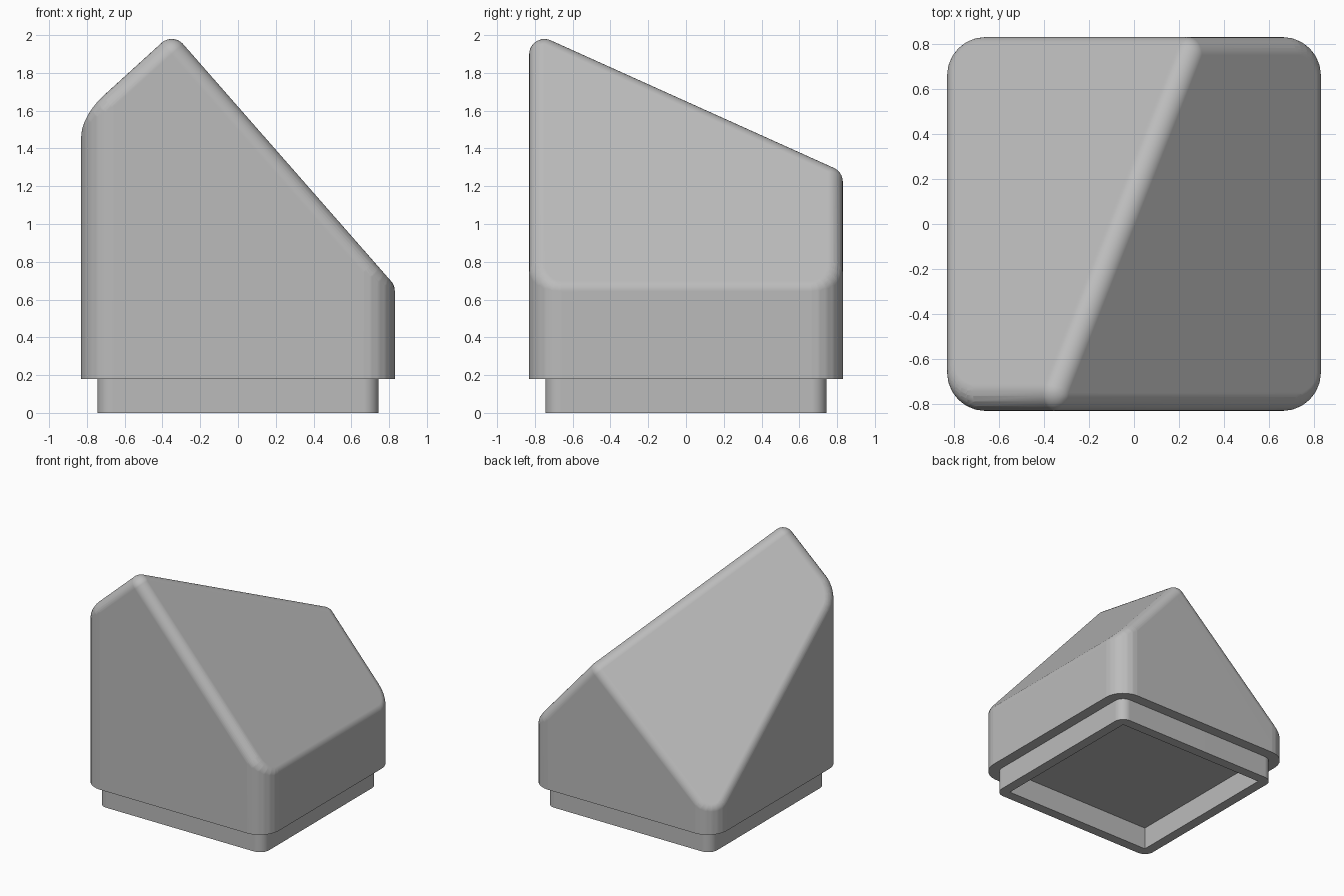
import bpy
import bmesh
from math import cos, sin, pi, radians
from mathutils import Vector

old = bpy.data.objects.get("Cube")
if old:
    bpy.data.objects.remove(old, do_unlink=True)

HALF = 0.83         # half width of the body
CORNER = 0.17       # radius of the upright corners
SOFT = 0.08         # radius of the roof edges
SEAM = 0.18         # height where the body meets the base
STEPS = 10          # facets per rounded edge

grey = bpy.data.materials.new("plain grey")
grey.use_nodes = True
grey.diffuse_color = (0.5, 0.5, 0.5, 1)
grey.node_tree.nodes["Principled BSDF"].inputs["Base Color"].default_value = (0.5, 0.5, 0.5, 1)


def finish(name, bm):
    """Turn a bmesh into a smooth shaded object."""
    bmesh.ops.recalc_face_normals(bm, faces=bm.faces)
    mesh = bpy.data.meshes.new(name)
    bm.to_mesh(mesh)
    bm.free()
    mesh.materials.append(grey)
    obj = bpy.data.objects.new(name, mesh)
    bpy.context.collection.objects.link(obj)
    bpy.ops.object.select_all(action='DESELECT')
    obj.select_set(True)
    bpy.context.view_layer.objects.active = obj
    bpy.ops.object.shade_smooth_by_angle(angle=radians(35))
    weighted = obj.modifiers.new("even shading", 'WEIGHTED_NORMAL')
    weighted.keep_sharp = True
    return obj


def cut(bm, point, normal):
    """Slice off everything on the normal's side and close the hole."""
    geom = bm.verts[:] + bm.edges[:] + bm.faces[:]
    result = bmesh.ops.bisect_plane(bm, geom=geom, plane_co=point, plane_no=normal, clear_outer=True)
    edges = [e for e in result["geom_cut"] if isinstance(e, bmesh.types.BMEdge)]
    bmesh.ops.holes_fill(bm, edges=edges, sides=0)
    bmesh.ops.recalc_face_normals(bm, faces=bm.faces)


# Core of the body: the solid shrunk by the edge radius
core = bmesh.new()
bmesh.ops.create_cube(core, size=2)
for v in core.verts:
    v.co = Vector((v.co.x * (HALF - SOFT), v.co.y * (HALF - SOFT), 0.05 if v.co.z < 0 else 2.6))
uprights = [e for e in core.edges if abs(e.verts[0].co.z - e.verts[1].co.z) > 1]
bmesh.ops.bevel(core, geom=uprights, offset=CORNER - SOFT, offset_type='OFFSET',
                segments=6, profile=0.5, affect='EDGES')
peak = Vector((-0.385, -HALF, 2.06))
for slope in (Vector((1.14, 0, 1)), Vector((-0.909, 0.81, 1))):
    n = slope.normalized()
    cut(core, peak - n * SOFT, n)

# Grow the core back with rounded edges and corners
body = bmesh.new()
for v in core.verts:
    a, b, c = [f.normal for f in v.link_faces][:3]
    for i in range(STEPS + 1):
        for j in range(STEPS + 1 - i):
            mix = a * i + b * j + c * (STEPS - i - j)
            body.verts.new(v.co + mix.normalized() * SOFT)
core.free()
bmesh.ops.remove_doubles(body, verts=body.verts, dist=0.001)
bmesh.ops.convex_hull(body, input=body.verts)
bmesh.ops.delete(body, geom=[v for v in body.verts if not v.link_faces], context='VERTS')
bmesh.ops.dissolve_limit(body, angle_limit=0.005, verts=body.verts, edges=body.edges)
cut(body, Vector((0, 0, SEAM)), Vector((0, 0, -1)))
finish("body", body)

# Hollow base: rounded outer wall around a square opening
INNER, WALL, ARC = 0.665, 0.08, 8
base = bmesh.new()
rings = []
for k in range(4):
    turn = k * pi / 2
    centre = Vector((cos(turn + pi / 4), sin(turn + pi / 4), 0)) * INNER * 2 ** 0.5
    for i in range(ARC + 1):
        t = turn + i / ARC * pi / 2
        outer = centre + Vector((cos(t), sin(t), 0)) * WALL
        up = Vector((0, 0, SEAM))
        rings.append([base.verts.new(p) for p in (outer + up, outer, centre, centre + up)])
for p, q in zip(rings, rings[1:] + rings[:1]):
    for i in range(3):
        base.faces.new((p[i], q[i], q[i + 1], p[i + 1]))
bmesh.ops.remove_doubles(base, verts=base.verts, dist=0.001)
finish("base_rim", base)
